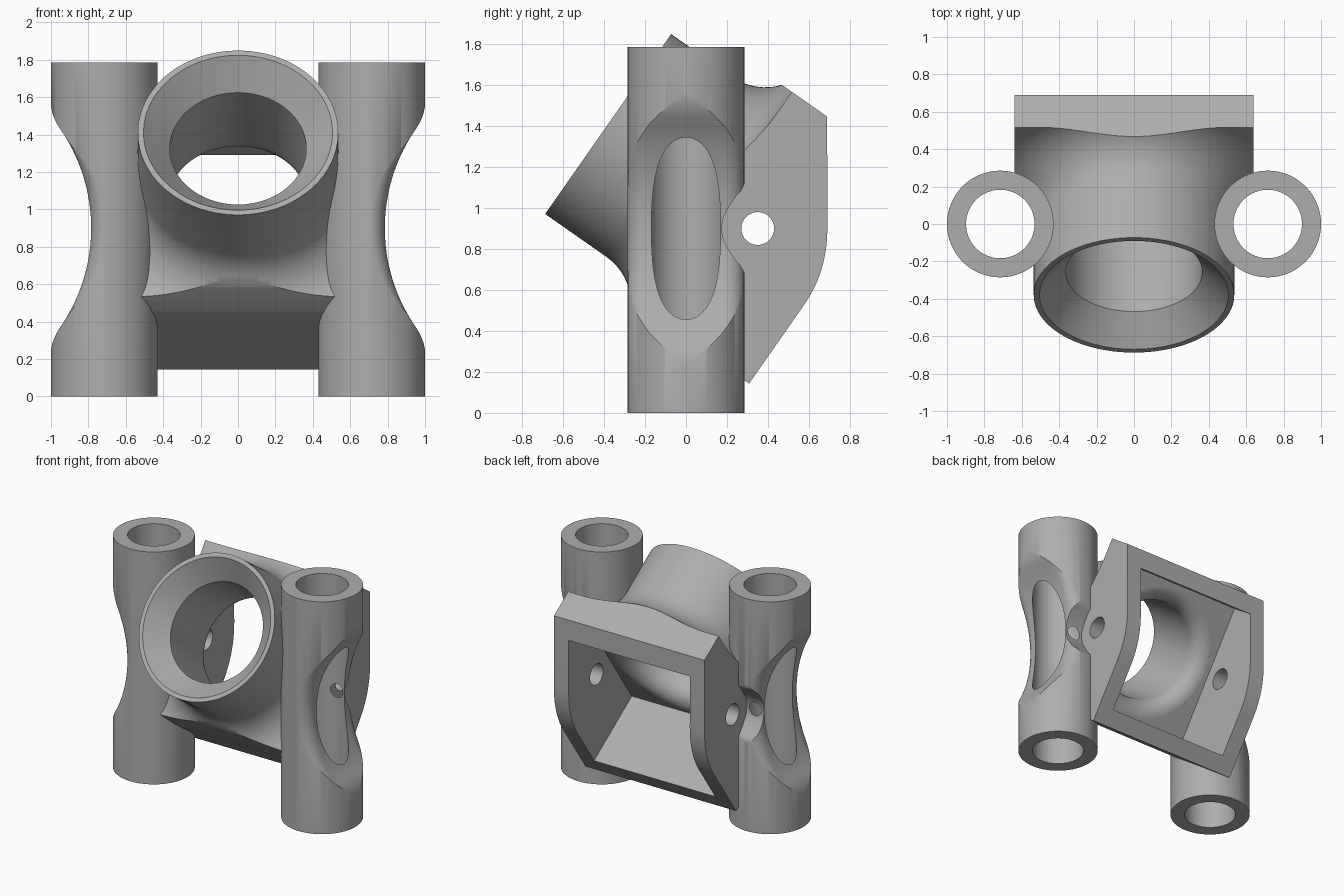
import bpy, bmesh
from math import sin, cos, pi, sqrt, radians
from mathutils import Matrix, Vector

if "Cube" in bpy.data.objects:
    bpy.data.objects.remove(bpy.data.objects["Cube"])

grey = bpy.data.materials.new("plain grey")
grey.use_nodes = True
COLOUR = (0.42, 0.42, 0.42, 1)
grey.diffuse_color = COLOUR
grey.node_tree.nodes["Principled BSDF"].inputs["Base Color"].default_value = COLOUR

# Tilted frame of the socket: local z points out of the mouth
TILT = Matrix.Translation((0, -0.38, 1.41)) @ Matrix.Rotation(radians(55), 4, 'X')
FLAT = Matrix()


def loft(name, rings, matrix=FLAT):
    """Skin a stack of equal point loops and cap both ends."""
    bm = bmesh.new()
    loops = [[bm.verts.new(matrix @ Vector(p)) for p in ring] for ring in rings]
    for a, b in zip(loops, loops[1:]):
        for i in range(len(a)):
            j = (i + 1) % len(a)
            bm.faces.new((a[i], a[j], b[j], b[i]))
    bm.faces.new(loops[0])
    bm.faces.new(loops[-1])
    bmesh.ops.recalc_face_normals(bm, faces=bm.faces)
    mesh = bpy.data.meshes.new(name)
    bm.to_mesh(mesh)
    bm.free()
    mesh.materials.append(grey)
    obj = bpy.data.objects.new(name, mesh)
    bpy.context.collection.objects.link(obj)
    return obj


def lathe(name, profile, matrix=FLAT, n=128):
    """Turn (radius, height) points around the local z axis."""
    return loft(name, [[(r * cos(2 * pi * i / n), r * sin(2 * pi * i / n), h)
                        for i in range(n)] for r, h in profile], matrix)


def prism(name, outline, x0, x1, matrix=FLAT):
    """Extrude a (y, z) outline along x."""
    return loft(name, [[(x, y, z) for y, z in outline] for x in (x0, x1)], matrix)


def combine(target, tool, operation):
    mod = target.modifiers.new("combine", 'BOOLEAN')
    mod.operation, mod.object, mod.solver = operation, tool, 'EXACT'
    bpy.context.view_layer.objects.active = target
    bpy.ops.object.modifier_apply(modifier=mod.name)
    bpy.data.objects.remove(tool)


def arc(cx, cy, r, start, end, n=14):
    return [(cx + r * cos(radians(start + (end - start) * i / n)),
             cy + r * sin(radians(start + (end - start) * i / n))) for i in range(n + 1)]


# Socket neck flaring into a plate, trimmed to a square housing
neck = [(0.536, 0), *arc(0.816, -0.365, 0.28, 180, 270), (1.2, -0.645), (1.2, -1.6)]
body = lathe("bracket_body", neck, TILT)

a, m, c = (0.196, -1.169), (0.023, -1.29), (-0.176, -1.29)
rear_curve = [tuple(a[k] * (1 - t) ** 2 + 2 * m[k] * t * (1 - t) + c[k] * t * t for k in (0, 1))
              for t in [i / 12 for i in range(13)]]
outline = [(0.643, 0.1), (0.643, -0.855), *rear_curve, (-0.643, -1.29),
           (-0.643, -0.85), (-0.638, -0.76), (-0.625, -0.68), (-0.607, -0.6),
           (-0.585, -0.52), (-0.643, -0.46), (-0.643, 0.1)]
combine(body, prism("housing_trim", outline, -0.64, 0.64, TILT), 'INTERSECT')


def scoop_depth(h):
    """Hollow on the outer side of a post, easing out at both ends."""
    h = abs(h)
    u = max(0, h - 0.53)
    base = min(h, 0.53)
    return 1.715 - sqrt(0.93 ** 2 - base ** 2) + 0.69 * (u - u * u / 0.29)


def scoop_ring(side, h):
    ring = []
    for i in range(41):
        y = -0.3 + 0.015 * i
        e = min(1, max(0, abs(y) - 0.19) / 0.1)
        ring.append((side * (scoop_depth(h) - 0.1 * (1 - sqrt(1 - e * e))), y, 0.9 + h))
    return ring + [(side * 1.3, 0.3, 0.9 + h), (side * 1.3, -0.3, 0.9 + h)]


# Posts with outer scoop and clearance around the side screw hole
upper = [(0.3, 1.14), (0.284, 1.115), (0.27, 1.085), (0.24, 1.052)]
lower = [(y, 1.8 - z) for y, z in reversed(upper)]
clearance = [(0.6, 1.14), *upper, *arc(0.35, 0.9, 0.175, 145, 215), *lower, (0.6, 0.66)]
for side, label in ((1, "left"), (-1, "right")):
    place = Matrix.Translation((side * 0.715, 0, 0))
    post = lathe(label + "_post", [(0.285, 0), (0.285, 1.785)], place)
    rings = [scoop_ring(side, 0.674 * i / 24) for i in range(-24, 25)]
    combine(post, loft("scoop", rings), 'DIFFERENCE')
    combine(post, prism("clearance", clearance, side * 0.638, side * 1.2), 'DIFFERENCE')
    combine(body, post, 'UNION')

# Post bores
for side in (1, -1):
    place = Matrix.Translation((side * 0.715, 0, 0))
    combine(body, lathe("post_bore", [(0.183, -0.1), (0.183, 1.9)], place), 'DIFFERENCE')

# Rear cavity, flared socket bore and cross hole
w = 0.515
cavity = [(w, -0.73), (w, -2), (-w, -2), (-w, -0.73)]
combine(body, prism("cavity", cavity, -w, w, TILT), 'DIFFERENCE')
bore = [(0.6, 0.1), (0.365, -0.148), *arc(0.485, -0.61, 0.12, 180, 268), (0.481, -0.9)]
combine(body, lathe("socket_bore", bore, TILT), 'DIFFERENCE')
hole = arc(0.35, 0.9, 0.08, 0, 354, 59)
combine(body, prism("screw_hole", hole, -0.8, 0.8), 'DIFFERENCE')

# Smooth shading with crisp edges
bpy.ops.object.select_all(action='DESELECT')
body.select_set(True)
bpy.context.view_layer.objects.active = body
bpy.ops.object.shade_smooth_by_angle(angle=radians(32))
